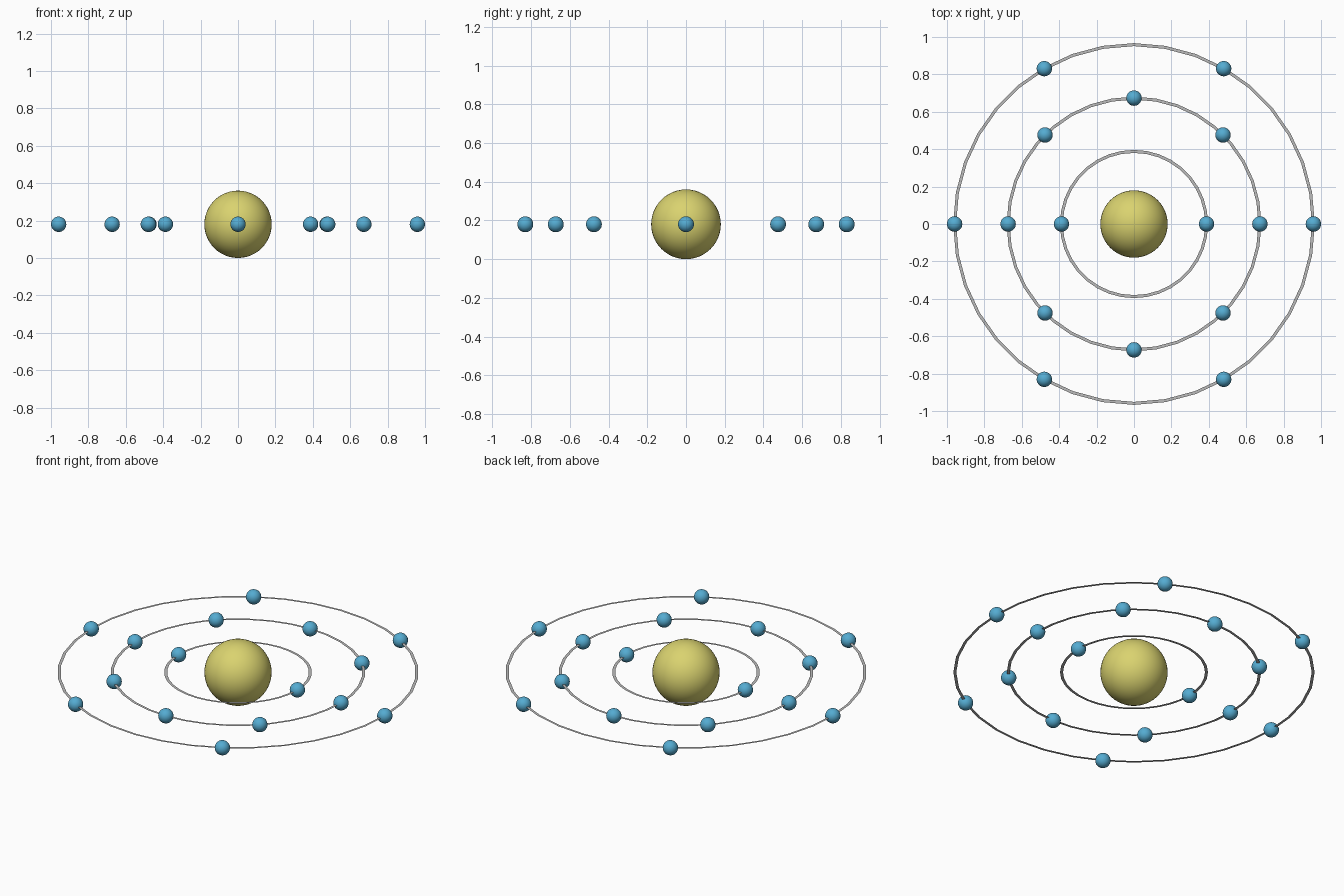
import bpy, bmesh
from math import cos, sin, tau

cube = bpy.data.objects.get("Cube")
if cube:
    bpy.data.objects.remove(cube, do_unlink=True)

CORE_R = 0.18
ELECTRON_R = 0.041
RING_HALF_WIDTH = 0.008
RING_SEGMENTS = 36


def material(name, rgb):
    mat = bpy.data.materials.new(name)
    mat.use_nodes = True
    color = (*rgb, 1.0)
    mat.diffuse_color = color
    mat.node_tree.nodes["Principled BSDF"].inputs["Base Color"].default_value = color
    return mat


yellow = material("pale yellow", (0.70, 0.65, 0.16))
blue = material("sky blue", (0.09, 0.41, 0.64))
grey = material("light grey", (0.50, 0.50, 0.50))


def ball(name, radius, location, mat, segments, rings):
    bpy.ops.mesh.primitive_uv_sphere_add(
        segments=segments, ring_count=rings, radius=radius, location=location)
    obj = bpy.context.object
    obj.name = name
    obj.data.materials.append(mat)
    bpy.ops.object.shade_smooth()
    return obj


def flat_ring(name, radius):
    bm = bmesh.new()
    loops = []
    for r in (radius - RING_HALF_WIDTH, radius + RING_HALF_WIDTH):
        loops.append([bm.verts.new((r * cos(tau * i / RING_SEGMENTS),
                                    r * sin(tau * i / RING_SEGMENTS), 0))
                      for i in range(RING_SEGMENTS)])
    inner, outer = loops
    for i in range(RING_SEGMENTS):
        j = (i + 1) % RING_SEGMENTS
        bm.faces.new((inner[i], outer[i], outer[j], inner[j]))
    mesh = bpy.data.meshes.new(name)
    bm.to_mesh(mesh)
    bm.free()
    mesh.materials.append(grey)
    obj = bpy.data.objects.new(name, mesh)
    obj.location.z = CORE_R
    bpy.context.collection.objects.link(obj)


# Central core
ball("nucleus", CORE_R, (0, 0, CORE_R), yellow, 48, 24)

# Flat orbits with evenly spaced electrons
orbits = (("inner", 0.388, 2), ("middle", 0.673, 8), ("outer", 0.959, 6))
for label, radius, count in orbits:
    flat_ring(f"{label}_orbit", radius)
    for k in range(count):
        a = tau * k / count
        ball(f"{label}_electron_{k + 1}", ELECTRON_R,
             (radius * cos(a), radius * sin(a), CORE_R), blue, 32, 16)
